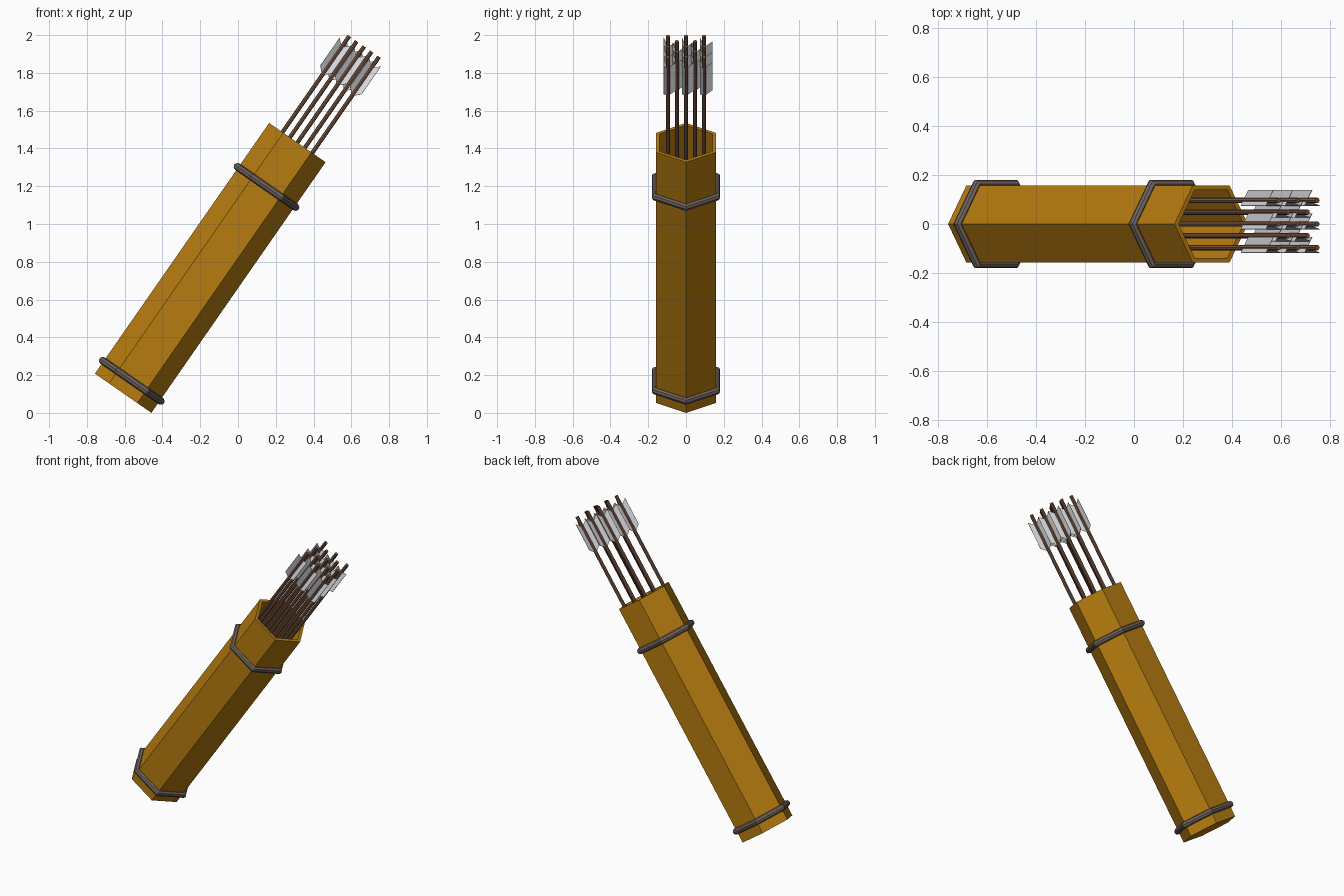
import bpy
import math
from mathutils import Matrix, Vector

if "Cube" in bpy.data.objects:
    bpy.data.objects.remove(bpy.data.objects["Cube"], do_unlink=True)

TILT = math.radians(34.8)
# Everything is built upright, then leaned over as one piece
LEAN = Matrix.Translation((-0.608, 0, 0.104)) @ Matrix.Rotation(TILT, 4, 'Y')


def material(name, rgb):
    mat = bpy.data.materials.new(name)
    mat.use_nodes = True
    mat.diffuse_color = (*rgb, 1)
    mat.node_tree.nodes["Principled BSDF"].inputs["Base Color"].default_value = (*rgb, 1)
    return mat


LEATHER = material("tan leather", (0.47, 0.20, 0.005))
BAND = material("grey brown band", (0.16, 0.125, 0.11))
WOOD = material("brown wood", (0.20, 0.095, 0.055))
FEATHER = material("pale feather", (0.70, 0.71, 0.74))


def make(name, verts, faces, mat):
    mesh = bpy.data.meshes.new(name)
    mesh.from_pydata(verts, [], faces)
    mesh.materials.append(mat)
    obj = bpy.data.objects.new(name, mesh)
    obj.matrix_world = LEAN
    bpy.context.collection.objects.link(obj)
    return obj


def ring(radius, z, sides, centre=(0, 0)):
    return [Vector((centre[0] + radius * math.cos(math.tau * i / sides),
                    centre[1] + radius * math.sin(math.tau * i / sides), z))
            for i in range(sides)]


def lathe(name, profile, sides, mat, centre=(0, 0), closed=False):
    """Sweep (radius, z) points round an axis; cap both ends unless closed."""
    verts = [v for r, z in profile for v in ring(r, z, sides, centre)]
    rows = len(profile)
    faces = []
    for a in range(rows if closed else rows - 1):
        b = (a + 1) % rows
        for i in range(sides):
            j = (i + 1) % sides
            faces.append((a * sides + i, a * sides + j, b * sides + j, b * sides + i))
    if not closed:
        faces.append(tuple(reversed(range(sides))))
        faces.append(tuple(range((rows - 1) * sides, rows * sides)))
    return make(name, verts, faces, mat)


# Hollow six-sided case
lathe("quiver_case", [(0.182, 0), (0.182, 1.616), (0.161, 1.616), (0.161, 0.02)], 6, LEATHER)

# Rounded bands around the case
for name, height in (("lower_band", 0.08), ("upper_band", 1.33)):
    section = [(0.188 + 0.02 * math.cos(math.tau * k / 8),
                height + 0.02 * math.sin(math.tau * k / 8)) for k in range(8)]
    lathe(name, section, 6, BAND, closed=True)

# Arrows: a three by three grid with four more in the gaps
STEP = 0.048
spots = [(u, v) for u in range(-2, 3) for v in range(-2, 3) if u % 2 == v % 2 == 0]
spots += [(u, v) for u in (-1, 1) for v in (-1, 1)]
VANE = [(0.008, 1.99), (0.043, 2.02), (0.043, 2.20), (0.008, 2.17)]

for n, (u, v) in enumerate(spots, 1):
    centre = (u * STEP, v * STEP)
    lathe(f"arrow_shaft_{n}", [(0.011, 0.03), (0.011, 2.236)], 8, WOOD, centre)
    # Three thin swept vanes, evenly spaced round the shaft
    verts, faces = [], []
    for k in range(3):
        turn = math.pi / 2 + k * math.tau / 3
        out = Vector((math.cos(turn), math.sin(turn), 0))
        side = Vector((-out.y, out.x, 0)) * 0.001
        base = len(verts)
        for s in (-1, 1):
            verts += [Vector((*centre, z)) + out * r + side * s for r, z in VANE]
        faces += [tuple(base + i for i in (0, 1, 2, 3)), tuple(base + i for i in (7, 6, 5, 4))]
        for i in range(4):
            j = (i + 1) % 4
            faces.append((base + j, base + i, base + 4 + i, base + 4 + j))
    make(f"arrow_fletching_{n}", verts, faces, FEATHER)
